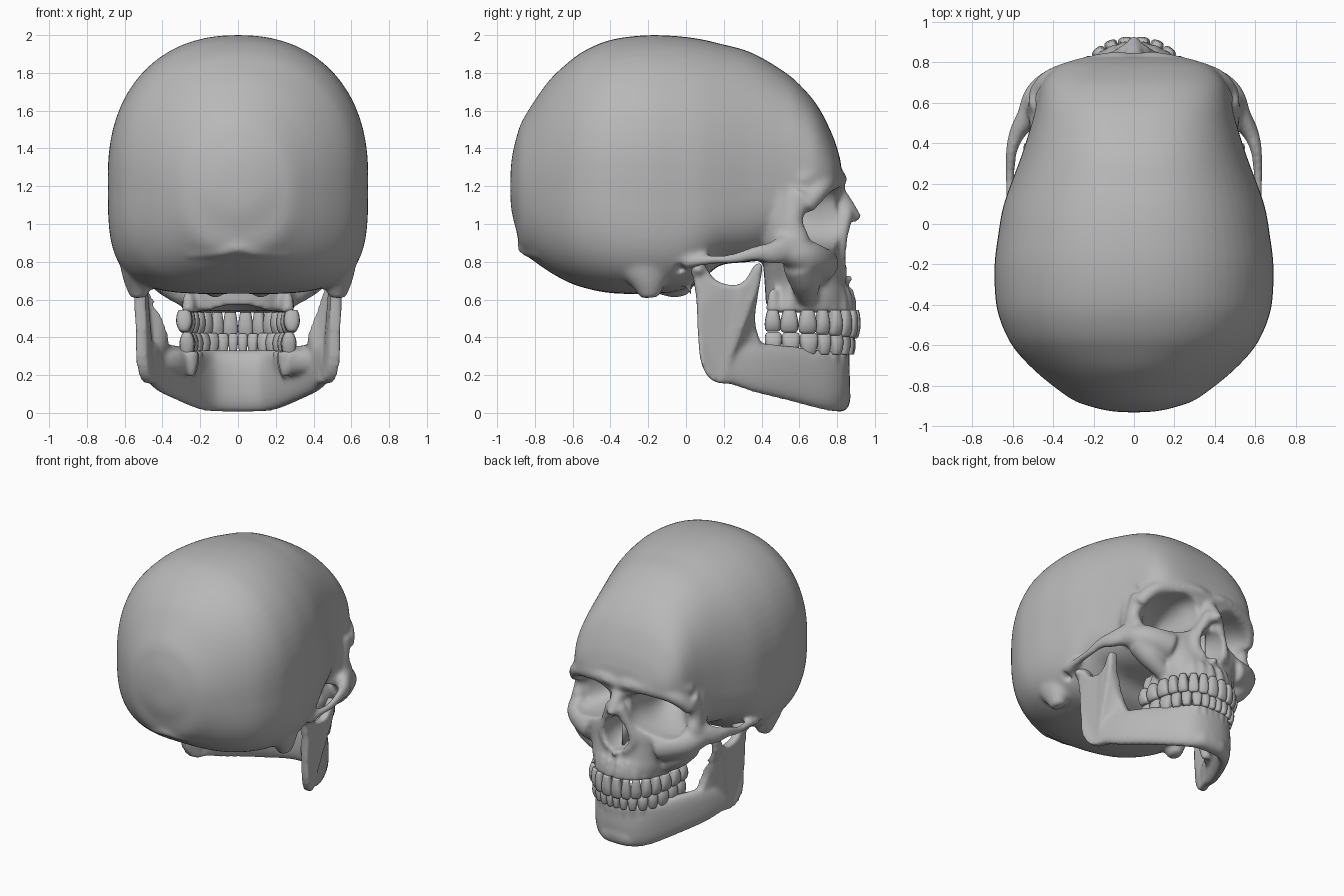
import bpy, bmesh, math
from mathutils import Vector, Matrix

cube = bpy.data.objects.get("Cube")
if cube:
    bpy.data.objects.remove(cube)

bone = bpy.data.materials.new("bone grey")
bone.use_nodes = True
bone.diffuse_color = (0.48, 0.48, 0.48, 1)
bone.node_tree.nodes["Principled BSDF"].inputs["Base Color"].default_value = bone.diffuse_color


# ---------- helpers ----------
def smooth_rows(rows, steps=6):
    """Catmull-Rom interpolation through rows of numbers."""
    padded = [rows[0]] + list(rows) + [rows[-1]]
    out = []
    for p, q, r, s in zip(padded, padded[1:], padded[2:], padded[3:]):
        for k in range(steps):
            t = k / steps
            out.append(tuple(
                0.5 * (2 * b + (c - a) * t + (2 * a - 5 * b + 4 * c - d) * t * t
                       + (3 * b - a - 3 * c + d) * t ** 3)
                for a, b, c, d in zip(p, q, r, s)))
    out.append(tuple(rows[-1]))
    return out


def oval(n=2.0, count=32):
    """Unit superellipse points."""
    pts = []
    for k in range(count):
        t = math.tau * k / count
        c, s = math.cos(t), math.sin(t)
        pts.append((math.copysign(abs(c) ** (2 / n), c), math.copysign(abs(s) ** (2 / n), s)))
    return pts


def loft(bm, rings, side=1):
    loops = [[bm.verts.new((p[0] * side, p[1], p[2])) for p in ring] for ring in rings]
    for a, b in zip(loops, loops[1:]):
        for i in range(len(a)):
            j = (i + 1) % len(a)
            bm.faces.new((a[i], a[j], b[j], b[i]))
    bm.faces.new(loops[0])
    bm.faces.new(loops[-1])


def tube(bm, rows, ref="Z", sides=(1, -1), n=2.0):
    """Sweep along x, y, z, width radius and optional height radius."""
    axis = Vector([float(ref == a) for a in "XYZ"])
    path = smooth_rows(rows)
    rings = []
    for i, row in enumerate(path):
        ahead, behind = path[min(i + 1, len(path) - 1)], path[max(i - 1, 0)]
        run = (Vector(ahead[:3]) - Vector(behind[:3])).normalized()
        u = run.cross(axis).normalized()
        v = u.cross(run)
        rings.append([Vector(row[:3]) + u * (c * row[3]) + v * (s * row[-1])
                      for c, s in oval(n, 20)])
    for side in sides:
        loft(bm, rings, side)


def across(half):
    """Continue a half path onto the other side."""
    return half + [(-x, *rest) for x, *rest in reversed(half)]


def ball(bm, centre, radii, sides=(1, -1)):
    for side in sides:
        place = Matrix.Translation((centre[0] * side, centre[1], centre[2]))
        bmesh.ops.create_uvsphere(bm, u_segments=32, v_segments=20, radius=1,
                                  matrix=place @ Matrix.Diagonal((*radii, 1)))


def finish(bm, name):
    bmesh.ops.recalc_face_normals(bm, faces=bm.faces)
    mesh = bpy.data.meshes.new(name)
    for f in bm.faces:
        f.smooth = True
    bm.to_mesh(mesh)
    bm.free()
    mesh.materials.append(bone)
    obj = bpy.data.objects.new(name, mesh)
    bpy.context.collection.objects.link(obj)
    return obj


def fuse(obj, size):
    mod = obj.modifiers.new("fuse", "REMESH")
    mod.mode = "VOXEL"
    mod.voxel_size = size
    mod.use_smooth_shade = True


def relax(obj, rounds):
    mod = obj.modifiers.new("relax", "SMOOTH")
    mod.factor, mod.iterations = 0.5, rounds


# ---------- teeth, with roots that swell the jaws ----------
def tooth_row(teeth, jaw, half_width, front, widths, gum, tip, lift, depth):
    back, n = 0.42, 2.6
    curve = []
    for k in range(201):
        t = math.pi / 2 * (1 - k / 200)
        curve.append(Vector((half_width * abs(math.cos(t)) ** (2 / n),
                             back + (front - back) * abs(math.sin(t)) ** (2 / n), 0)))
    scale = sum((b - a).length for a, b in zip(curve, curve[1:])) / sum(widths)
    reach = 0
    up = 1 if gum > tip else -1
    for i, w in enumerate(widths):
        w *= scale
        goal, walked, k = reach + w / 2, 0, 0
        while walked < goal and k < 199:
            walked += (curve[k + 1] - curve[k]).length
            k += 1
        reach += w
        p, run = curve[k], (curve[k + 1] - curve[k - 1]).normalized()
        out = Vector((-run.y, run.x, 0))
        thick = depth * (1 if i < 3 else 1.4)
        end = tip + lift * i
        crown = smooth_rows([(0, .65, .7), (.25, .85, .95), (.6, 1, 1), (.9, .93, .7), (1, .65, .4)], 3)
        rings = [[p + run * (c * a * w * .51) + out * (s * b * thick) + Vector((0, 0, gum + (end - gum) * h))
                  for c, s in oval(2.8, 16)] for h, a, b in crown]
        for side in (1, -1):
            loft(teeth, rings, side)
        base = p - out * .022
        tube(jaw, [(base.x, base.y, gum - up * .015, w * .46), (base.x, base.y, gum + up * .05, w * .4),
                   (base.x, base.y, gum + up * .12, w * .2)], "X")


skull, jaw = bmesh.new(), bmesh.new()
upper, lower = bmesh.new(), bmesh.new()
tooth_row(upper, skull, .285, .895, (.07, .06, .065, .065, .065, .085, .085, .075), .545, .395, .005, .03)
tooth_row(lower, jaw, .27, .87, (.045, .05, .06, .065, .065, .085, .085, .08), .31, .42, .001, .028)
finish(upper, "upper_teeth")
finish(lower, "lower_teeth")

# ---------- braincase: y, bottom, top, widest height, half width, lower and upper squareness ----------
stations = [
    (-.93, 1.14, 1.25, 1.2, .05, 2, 2), (-.922, 1.06, 1.35, 1.2, .13, 2, 2), (-.9, .97, 1.45, 1.2, .22, 2, 2),
    (-.87, .86, 1.54, 1.2, .3, 2.3, 2), (-.8, .8, 1.655, 1.2, .4, 2.6, 2.05), (-.72, .745, 1.765, 1.21, .495, 2.9, 2.1),
    (-.63, .695, 1.85, 1.22, .58, 3.1, 2.2), (-.55, .665, 1.91, 1.24, .63, 3.3, 2.25),
    (-.44, .64, 1.962, 1.25, .672, 3.5, 2.25), (-.33, .63, 1.988, 1.25, .687, 3.8, 2.25),
    (-.19, .63, 2, 1.25, .688, 4, 2.25), (-.05, .64, 1.995, 1.24, .67, 4, 2.25), (.07, .69, 1.98, 1.22, .65, 3.7, 2.25),
    (.18, .78, 1.955, 1.2, .615, 3.6, 2.3), (.34, .8, 1.91, 1.2, .555, 3.3, 2.35),
    (.5, .83, 1.82, 1.2, .505, 2.6, 2.5), (.6, .92, 1.74, 1.21, .48, 2.2, 2.6), (.7, 1.05, 1.62, 1.22, .45, 2, 2.6),
    (.78, 1.12, 1.46, 1.23, .375, 2, 2.4), (.82, 1.16, 1.33, 1.24, .25, 2, 2.2)]
rings = []
for y, low, top, mid, w, n, m in smooth_rows(stations, 8):
    head, base = oval(m, 64), oval(n, 64)
    rings.append([(w * a[0], y, mid + (top - mid) * a[1]) if a[1] >= 0
                  else (w * b[0], y, mid + (mid - low) * b[1]) for a, b in zip(head, base)])
loft(skull, rings)

# upper jaw and middle of the face: z, centre y, half depth, half width
face = [(.54, .64, .215, .265), (.62, .64, .22, .285), (.7, .63, .215, .3), (.78, .62, .21, .34),
        (.86, .62, .2, .39), (.95, .62, .19, .35), (1.05, .62, .18, .3), (1.2, .62, .18, .25)]
loft(skull, [[(w * c, y + d * s, z) for c, s in oval(2.5)] for z, y, d, w in smooth_rows(face)])

# brow ridges, blended into the forehead
tube(skull, [(0, .8, 1.22, .045), (.12, .806, 1.24, .045), (.3, .765, 1.225, .045),
             (.42, .71, 1.18, .05), (.48, .63, 1.09, .05)])
tube(skull, across([(.43, .6, 1.22, .07), (.38, .69, 1.27, .06), (.24, .752, 1.28, .06), (.08, .765, 1.28, .06)]),
     "Z", (1,))
# cheek bones and arches
tube(skull, [(.47, .61, 1.17, .06, .05), (.485, .565, 1.02, .055, .045), (.49, .57, .9, .085, .06),
             (.565, .47, .85, .065, .045), (.603, .37, .845, .042, .03), (.613, .24, .815, .028, .026),
             (.605, .12, .81, .026, .03), (.59, .02, .8, .035, .04), (.56, -.06, .8, .05, .05)], "X")
tube(skull, [(.51, .53, .85, .07), (.46, .62, .83, .09), (.38, .675, .81, .1), (.26, .72, .78, .1)])
tube(skull, [(.45, .6, .8, .095), (.37, .63, .7, .085), (.27, .64, .6, .05)], "Y")
# outer walls of the eye sockets
tube(skull, [(.4, .48, 1.34, .05), (.43, .5, 1.18, .075), (.435, .5, 1.02, .085), (.41, .5, .86, .085)], "X")
# nasal bones, opening rim and spine
tube(skull, [(0, .79, 1.17, .05), (0, .855, 1.085, .045), (0, .912, 1.02, .028)], "X", (1,))
tube(skull, [(.03, .85, 1.07, .045), (.085, .825, .95, .038), (.125, .81, .82, .038), (.06, .83, .72, .03)], "Y")
tube(skull, [(0, .81, .715, .035), (0, .89, .71, .016)], "Z", (1,))
# mastoid, styloid, condyle and rear ridge of the base
tube(skull, [(.535, -.24, .95, .2, .09), (.535, -.22, .8, .15, .09), (.53, -.2, .7, .1, .075),
             (.525, -.19, .61, .05, .045)], "X")
tube(skull, [(.43, -.01, .78, .03), (.4, .03, .61, .012)], "X")
ball(skull, (.12, -.06, .65), (.05, .09, .04))
tube(skull, across([(.26, -.77, .84, .02), (.1, -.835, .855, .03), (.03, -.855, .875, .035)]), "Z", (1,))

# ---------- cutters: eye sockets, nose, palate, ears, spinal opening ----------
cut = bmesh.new()
sockets = [(1, .31, .19, .15), (.8, .28, .19, .15), (.65, .285, .175, .145), (.5, .23, .11, .1), (.4, .18, .05, .04)]
rings = [[(x + w * c, y, 1.03 + h * s - .2 * (x + w * c - .28)) for c, s in oval(2.5)]
         for y, x, w, h in smooth_rows(sockets)]
for side in (1, -1):
    loft(cut, rings, side)
ball(cut, (0, .82, .85), (.1, .2, .125), (1,))
ball(cut, (0, .53, .48), (.2, .25, .1), (1,))
ball(cut, (.61, -.03, .76), (.08, .028, .03))
ball(cut, (0, -.2, .62), (.09, .11, .1), (1,))
cutter = finish(cut, "opening_cutter")
cutter.hide_render = True
cutter.hide_viewport = True

cranium = finish(skull, "cranium")
fuse(cranium, .014)
hollow = cranium.modifiers.new("openings", "BOOLEAN")
hollow.operation, hollow.solver, hollow.object = "DIFFERENCE", "EXACT", cutter
fuse(cranium, .0125)
relax(cranium, 12)

# nasal septum
plate = bmesh.new()
bmesh.ops.create_cube(plate, size=1, matrix=Matrix.Translation((0, .68, .84)) @ Matrix.Diagonal((.014, .16, .24, 1)))
finish(plate, "nasal_septum")

# ---------- lower jaw: curved body, tooth ridge, then upright plates ----------
body = [(.475, .2, .27, .035, .1), (.405, .37, .24, .042, .13), (.31, .55, .21, .046, .145),
        (.185, .74, .17, .05, .155), (.08, .805, .165, .055, .16)]
tube(jaw, across(body), "Z", (1,), 2.5)
ridge = [(.4, .33, .27, .025, .04), (.315, .45, .27, .05, .07), (.26, .62, .255, .05, .08),
         (.16, .77, .25, .042, .085), (.06, .82, .25, .04, .085)]
tube(jaw, across(ridge), "Z", (1,), 2.4)
tube(jaw, across([(.2, .735, .06, .03, .04), (.1, .815, .07, .04, .06), (.03, .83, .085, .04, .075)]), "Z", (1,))
outline = [(.03, .76), (.055, .6), (.065, .39), (.085, .25), (.15, .165), (.28, .155), (.37, .17), (.42, .3),
           (.385, .4), (.365, .5), (.385, .65), (.405, .785), (.36, .78), (.32, .71), (.26, .675), (.16, .7),
           (.1, .77), (.03, .76)]
edge = smooth_rows(outline, 3)[:-1]
for side in (1, -1):
    loft(jaw, [[(.518 - (y - .06) * min(.38, max(0, 1.05 - 1.5 * z)) + e, y, z) for y, z in edge]
               for e in (.031, -.031)], side)
ball(jaw, (.5, .065, .76), (.085, .045, .04))
mandible = finish(jaw, "lower_jaw")
fuse(mandible, .0125)
relax(mandible, 9)
